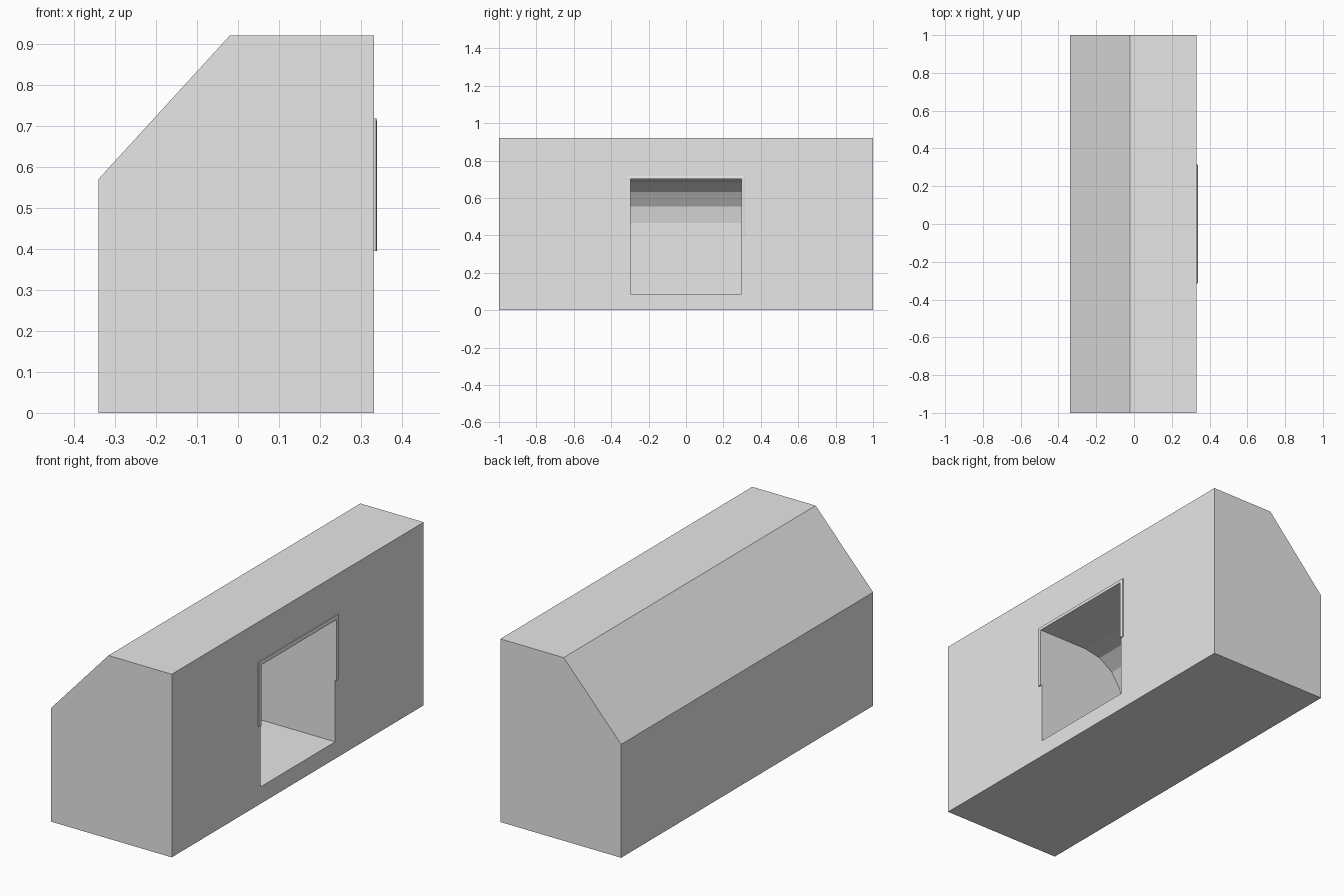
import bpy, bmesh, math

cube = bpy.data.objects.get("Cube")
if cube:
    bpy.data.objects.remove(cube, do_unlink=True)

grey = bpy.data.materials.new("light_grey")
grey.use_nodes = True
grey.diffuse_color = (0.8, 0.8, 0.8, 1)
grey.node_tree.nodes["Principled BSDF"].inputs["Base Color"].default_value = (0.8, 0.8, 0.8, 1)

FACE_X = 0.332                      # plane of the wall with the opening
HALF, SILL, HEAD = 0.297, 0.085, 0.70
DEPTH, RADIUS = 0.51, 0.235


def loft(name, rings):
    """Skin a row of matching closed rings and cap both ends."""
    bm = bmesh.new()
    rows = [[bm.verts.new(p) for p in ring] for ring in rings]
    for a, b in zip(rows, rows[1:]):
        for i in range(len(a)):
            j = (i + 1) % len(a)
            bm.faces.new((a[i], a[j], b[j], b[i]))
    bm.faces.new(rows[0])
    bm.faces.new(rows[-1])
    bmesh.ops.recalc_face_normals(bm, faces=bm.faces)
    mesh = bpy.data.meshes.new(name)
    bm.to_mesh(mesh)
    bm.free()
    mesh.materials.append(grey)
    obj = bpy.data.objects.new(name, mesh)
    bpy.context.collection.objects.link(obj)
    return obj


def prism(name, profile, half):
    """Extrude an x-z profile along y."""
    return loft(name, [[(x, y, z) for x, z in profile] for y in (-half, half)])


# Solid block with one chamfered long edge
body = prism("body", [(-0.34, 0), (FACE_X, 0), (FACE_X, 0.92), (-0.02, 0.92), (-0.34, 0.57)], 1.0)

# Niche with a curved hood, cut out of the block
back = FACE_X - DEPTH
arc = []
for step in range(5):
    a = math.radians(step * 22.5)
    arc.append((back + RADIUS * (1 - math.cos(a)), HEAD - RADIUS * (1 - math.sin(a))))
niche = prism("niche_cutter", [(0.5, SILL), (back, SILL)] + arc + [(0.5, HEAD)], HALF)
niche.hide_render = True

cut = body.modifiers.new("niche", "BOOLEAN")
cut.operation = "DIFFERENCE"
cut.solver = "EXACT"
cut.object = niche
bpy.context.view_layer.objects.active = body
bpy.ops.object.modifier_apply(modifier=cut.name)
bpy.data.objects.remove(niche, do_unlink=True)

# Thin trim around the upper part of the opening
section = [(0, 0), (0.018, 0), (0.018, 0.005), (0.010, 0.007), (0, 0.007)]
path = [(-HALF, 0.395, -1, 0), (-HALF, HEAD, -1, 1), (HALF, HEAD, 1, 1), (HALF, 0.395, 1, 0)]
loft("opening_trim", [[(FACE_X + out, y + dy * w, z + dz * w) for w, out in section]
                      for y, z, dy, dz in path])
